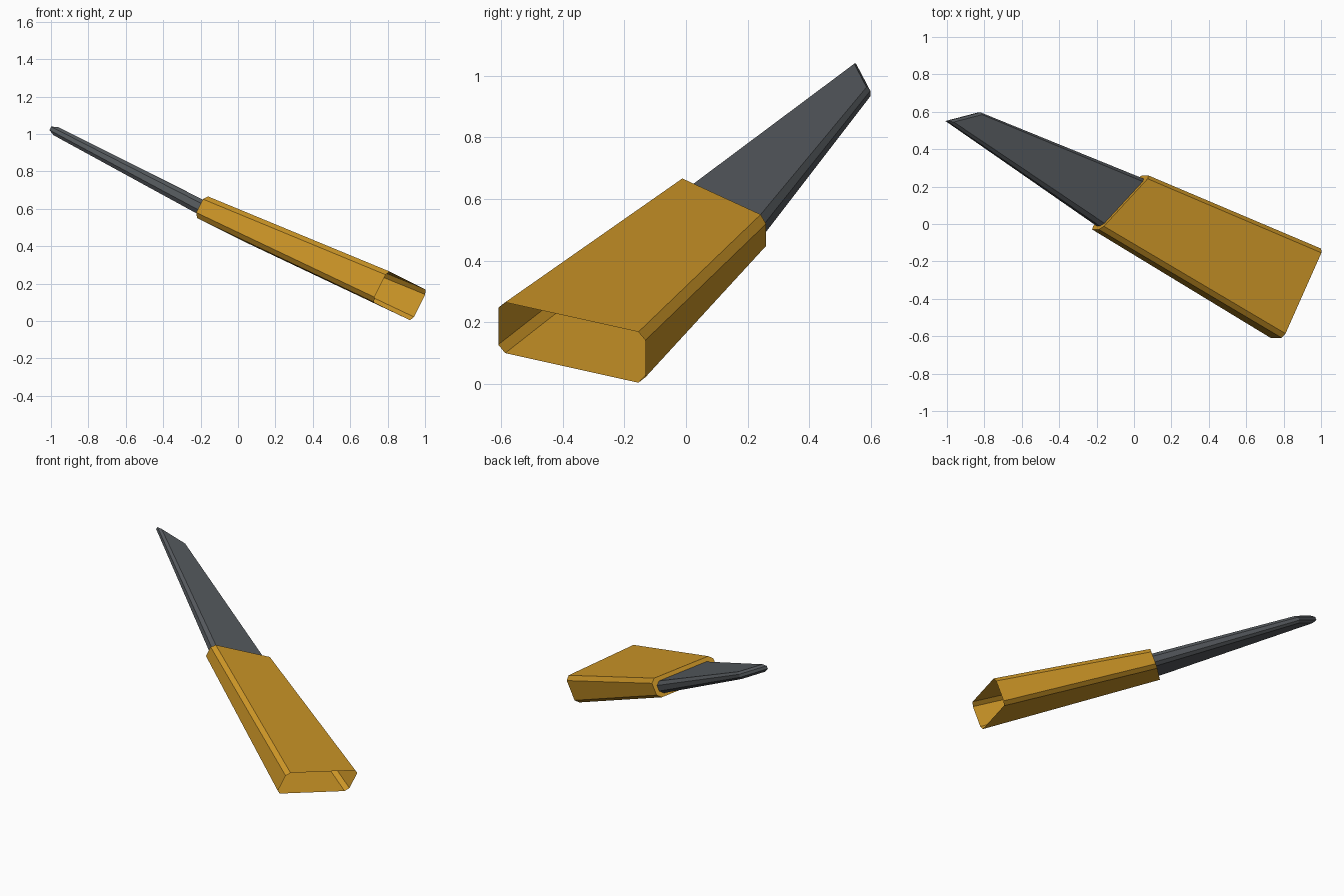
import bpy, bmesh
from mathutils import Vector

cube = bpy.data.objects.get("Cube")
if cube:
    bpy.data.objects.remove(cube)

THICK = Vector((0.447, 0, 0.894)).normalized()    # across the flat faces
FORWARD = Vector((-0.80, 0.445, 0.40)).normalized()  # towards the tip


def material(name, rgb):
    m = bpy.data.materials.new(name)
    m.use_nodes = True
    m.diffuse_color = (*rgb, 1)
    m.node_tree.nodes["Principled BSDF"].inputs["Base Color"].default_value = (*rgb, 1)
    return m


def section(centre, across, half_w, half_t, chamfer, push=0):
    """Chamfered rectangle; push slides its narrow sides forward."""
    c, w = Vector(centre), Vector(across)
    w = (w - THICK * w.dot(THICK)).normalized()
    inner_w, inner_t = half_w - chamfer, half_t - chamfer
    outline = [(-inner_w, half_t), (-half_w, inner_t),
               (-half_w, -inner_t), (-inner_w, -half_t),
               (inner_w, -half_t), (half_w, -inner_t),
               (half_w, inner_t), (inner_w, half_t)]
    return [c + w * u + THICK * v + (FORWARD * push if abs(u) == half_w else Vector())
            for u, v in outline]


def loft(name, start, end, mat):
    """Join two sections and close the far end in three strips."""
    bm = bmesh.new()
    a = [bm.verts.new(p) for p in start]
    b = [bm.verts.new(p) for p in end]
    for i in range(8):
        j = (i + 1) % 8
        bm.faces.new((a[i], a[j], b[j], b[i]))
    for i in range(3):
        bm.faces.new((b[i], b[i + 1], b[6 - i], b[7 - i]))
    # Turn faces outward from the core of the part
    core = (sum(start, Vector()) + sum(end, Vector())) / 16
    bm.normal_update()
    for f in bm.faces:
        if f.normal.dot(f.calc_center_median() - core) < 0:
            f.normal_flip()
    mesh = bpy.data.meshes.new(name)
    bm.to_mesh(mesh)
    bm.free()
    mesh.materials.append(mat)
    obj = bpy.data.objects.new(name, mesh)
    bpy.context.collection.objects.link(obj)
    return obj


orange = material("amber", (0.60, 0.30, 0.02))
grey = material("dark grey", (0.09, 0.10, 0.11))

# Hollow sleeve, open at the wide base
base = section((0.865, -0.37, 0.135), (0.394, 0.896, -0.207), 0.266, 0.092, 0.025)
neck = section((-0.073, 0.115, 0.55), (0.635, 0.69, -0.3175), 0.207, 0.065, 0.025)
loft("sleeve", base, neck, orange)

# Tapering blade rising from the sleeve end
root = section((-0.073, 0.115, 0.546), (0.635, 0.69, -0.3175), 0.182, 0.041, 0.022)
tip = section((-0.899, 0.565, 0.978), (0.88, 0.231, -0.44), 0.102, 0.025, 0.015, 0.02)
loft("blade", root, tip, grey)
